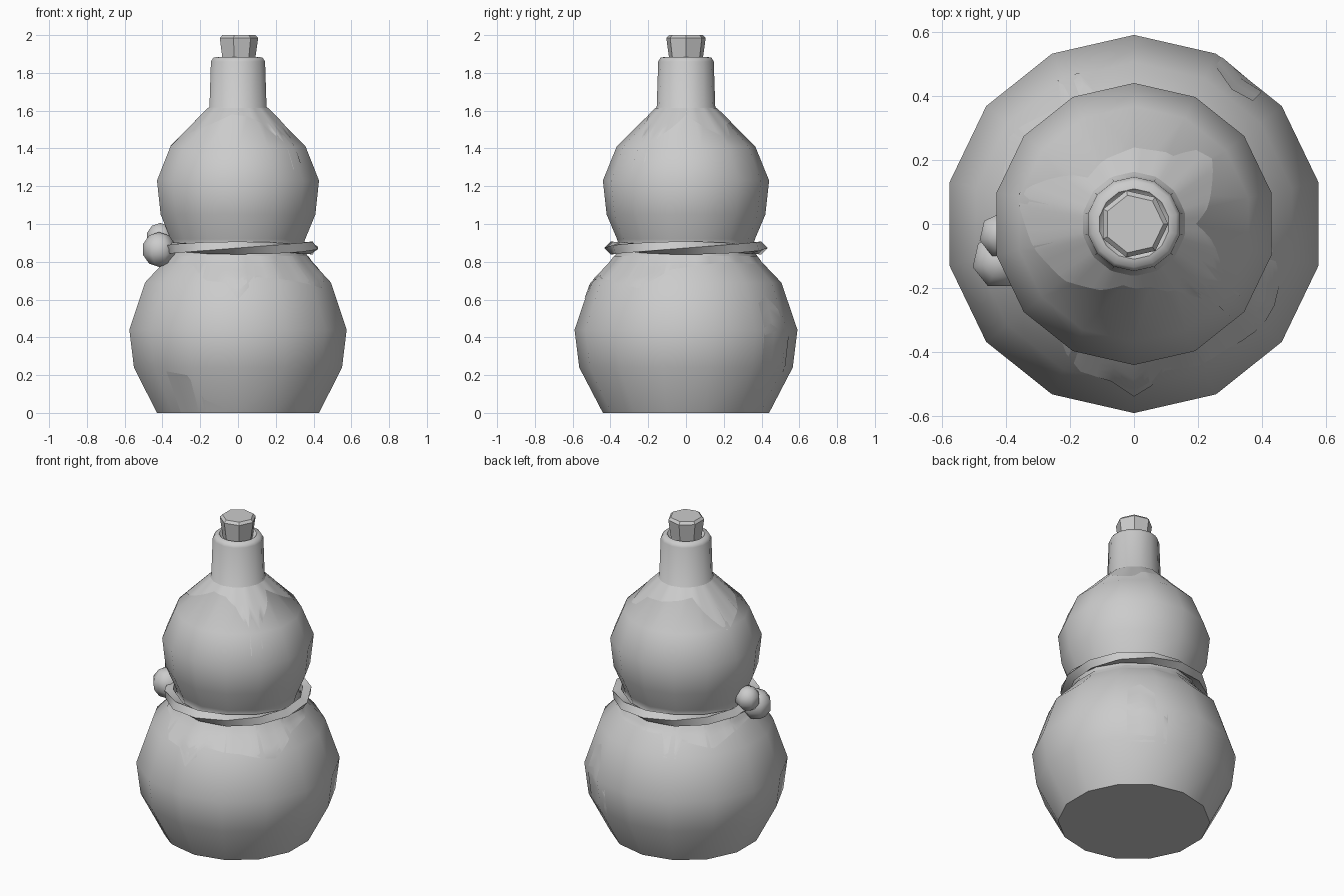
import bpy, bmesh
from math import sin, cos, pi, radians

if "Cube" in bpy.data.objects:
    bpy.data.objects.remove(bpy.data.objects["Cube"])

SIDES = 14
PROFILE = [(0.44, 0), (0.565, 0.24), (0.59, 0.44), (0.505, 0.69), (0.40, 0.80), (0.35, 0.87),
           (0.365, 0.92), (0.42, 1.05), (0.44, 1.23), (0.367, 1.41), (0.155, 1.62),
           (0.147, 1.86), (0.135, 1.88), (0.11, 1.885), (0.09, 1.86)]


def make(name, rings, closed=False, caps=True, phase=0.0, smooth=None):
    """Bridge rings of points into one mesh."""
    bm = bmesh.new()
    vs = [[bm.verts.new(p) for p in r] for r in rings]
    n, m = len(rings[0]), len(rings)
    for i in range(m if closed else m - 1):
        a, b = vs[i], vs[(i + 1) % m]
        for j in range(n):
            k = (j + 1) % n
            bm.faces.new((a[j], a[k], b[k], b[j]))
    if caps and not closed:
        bm.faces.new(vs[0][::-1])
        bm.faces.new(vs[-1])
    bmesh.ops.recalc_face_normals(bm, faces=bm.faces)
    return finish(name, bm, smooth)


def finish(name, bm, smooth=None):
    me = bpy.data.meshes.new(name)
    bm.to_mesh(me)
    bm.free()
    ob = bpy.data.objects.new(name, me)
    bpy.context.collection.objects.link(ob)
    if smooth:
        bpy.ops.object.select_all(action='DESELECT')
        ob.select_set(True)
        bpy.context.view_layer.objects.active = ob
        bpy.ops.object.shade_smooth_by_angle(angle=radians(smooth))
    return ob


def circle(r, z, n, phase):
    return [(r * cos(phase + 2 * pi * i / n), r * sin(phase + 2 * pi * i / n), z) for i in range(n)]


def on_body(deg, z, lift=0.003):
    """Point lying just above the faceted gourd surface."""
    for (r0, z0), (r1, z1) in zip(PROFILE, PROFILE[1:]):
        if z0 <= z <= z1:
            r = r0 + (r1 - r0) * (z - z0) / (z1 - z0)
            break
    step = 2 * pi / SIDES
    d = (radians(deg) - pi / 2) % step - step / 2
    r = r * cos(step / 2) / cos(d) + lift
    return (r * cos(radians(deg)), r * sin(radians(deg)), z)


def drips(name, edge, z_fixed):
    """Thin glaze patch between a fixed height and a ragged edge."""
    bm = bmesh.new()
    cols = []
    for (a0, h0), (a1, h1) in zip(edge, edge[1:]):
        steps = max(1, round((a1 - a0) / 6))
        for s in range(steps):
            t = s / steps
            cols.append((a0 + (a1 - a0) * t, h0 + (h1 - h0) * t))
    cols.append(edge[-1])
    rows = 6
    grid = [[bm.verts.new(on_body(a, z_fixed + (h - z_fixed) * k / rows)) for k in range(rows + 1)]
            for a, h in cols]
    for c, d in zip(grid, grid[1:]):
        for k in range(rows):
            f = (c[k], c[k + 1], d[k + 1], d[k])
            bm.faces.new(f if edge[0][1] > z_fixed else f[::-1])
    bm.normal_update()
    for f in bm.faces:
        c = f.calc_center_median()
        if f.normal.x * c.x + f.normal.y * c.y < 0:
            f.normal_flip()
    return finish(name, bm, 60)


# Gourd body
make("gourd_body", [circle(r, z, SIDES, pi / 2) for r, z in PROFILE], smooth=60)

# Seven-sided stopper
make("stopper", [circle(r, z, 7, 0) for r, z in
                 [(0.088, 1.84), (0.092, 1.88), (0.107, 1.985), (0.092, 2.0)]])

# Twisted rope around the waist
rope = []
for i in range(SIDES):
    a = pi / 2 + 2 * pi * i / SIDES
    ring = []
    for j in range(4):
        b = 2 * pi * j / 4 + i * 2 * pi * 4 / SIDES / 4
        r = 0.398 + 0.036 * cos(b)
        ring.append((r * cos(a), r * sin(a), 0.873 + 0.034 * sin(b)))
    rope.append(ring)
make("waist_rope", rope, closed=True, smooth=40)

# Rope knots on the left side
for name, pos, r in [("knot_large", (-0.418, -0.115, 0.865), 0.092),
                     ("knot_small", (-0.412, -0.035, 0.93), 0.075)]:
    bm = bmesh.new()
    bmesh.ops.create_uvsphere(bm, u_segments=7, v_segments=5, radius=r)
    knot = finish(name, bm, 60)
    knot.location = pos

# Glaze drips on the shoulder, below the rope and at the base
drips("shoulder_drips", [(-75, 1.57), (-58, 1.53), (-48, 1.46), (-44, 1.28), (-40, 1.46), (-34, 1.32),
                         (-28, 1.46), (0, 1.58), (40, 1.46), (50, 1.47), (60, 1.53), (90, 1.54),
                         (135, 1.57), (165, 1.40), (190, 1.45), (220, 1.50), (260, 1.58), (285, 1.57)], 1.615)
drips("waist_drips", [(-125, 0.78), (-110, 0.70), (-98, 0.69), (-90, 0.60), (-78, 0.72), (-53, 0.70),
                      (-30, 0.66), (-10, 0.76), (30, 0.80), (60, 0.79), (105, 0.78), (110, 0.68),
                      (118, 0.68), (122, 0.76), (145, 0.72), (165, 0.77), (200, 0.80), (235, 0.78)], 0.83)
drips("front_base_stain", [(-134, 0.22), (-120, 0.20), (-112, 0.07), (-98, 0.02)], 0.002)
drips("back_stain", [(46, 0.58), (54, 0.62), (62, 0.55), (70, 0.40)], 0.22)
